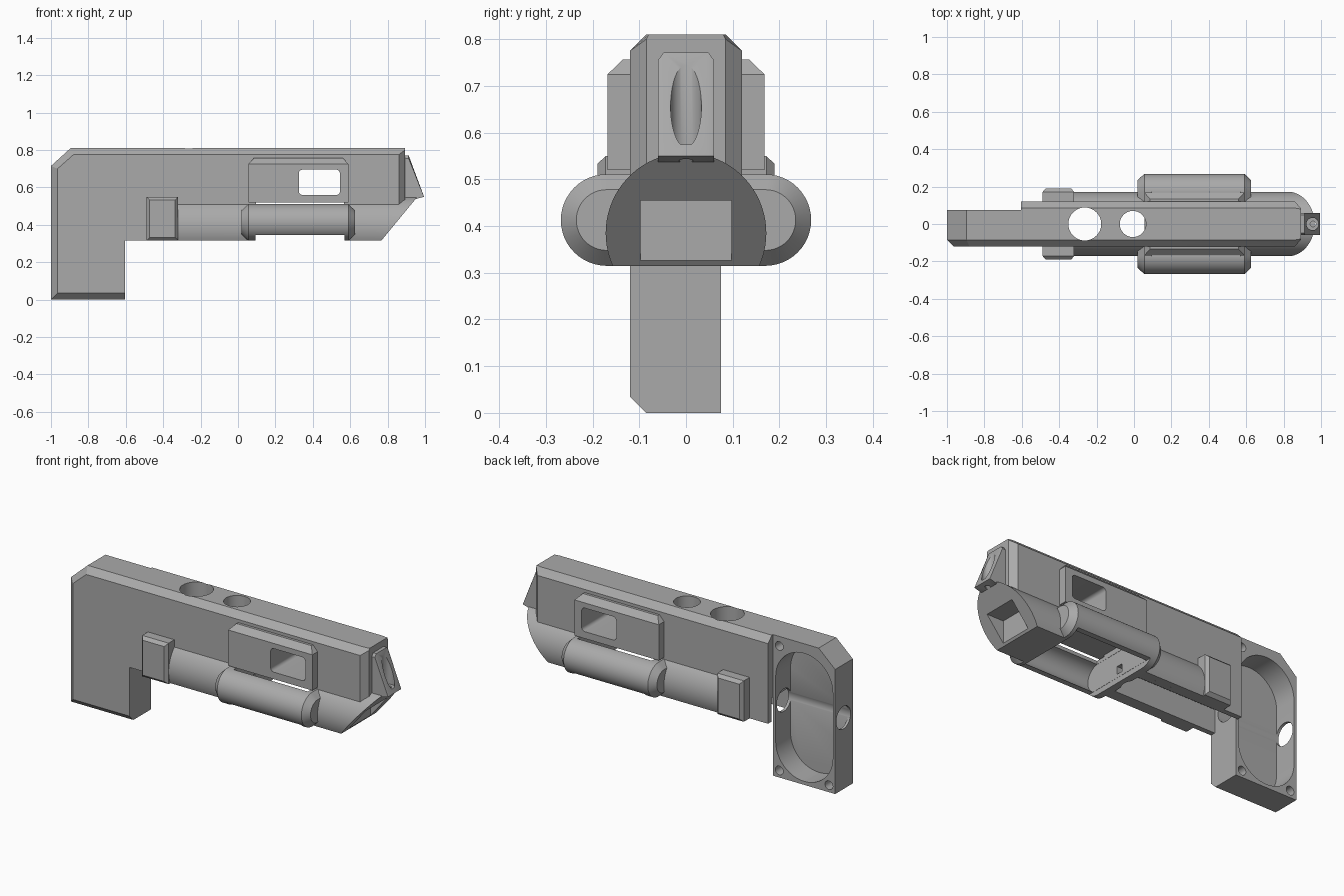
import bpy, bmesh
from math import sin, cos, pi, radians

cube = bpy.data.objects.get("Cube")
if cube:
    bpy.data.objects.remove(cube, do_unlink=True)

GREY = (0.4, 0.4, 0.4, 1)
mat = bpy.data.materials.new("plain grey")
mat.use_nodes = True
mat.diffuse_color = GREY
mat.node_tree.nodes["Principled BSDF"].inputs["Base Color"].default_value = GREY


def loft(name, axis, rings):
    """Skin 2D outlines, each given as (position along axis, points)."""
    def place(p, t):
        return {"x": (t, p[0], p[1]), "y": (p[0], t, p[1]), "z": (p[0], p[1], t)}[axis]
    bm = bmesh.new()
    loops = [[bm.verts.new(place(p, t)) for p in pts] for t, pts in rings]
    for a, b in zip(loops, loops[1:]):
        for i in range(len(a)):
            j = (i + 1) % len(a)
            bm.faces.new((a[i], a[j], b[j], b[i]))
    bm.faces.new(loops[0])
    bm.faces.new(loops[-1])
    bmesh.ops.recalc_face_normals(bm, faces=bm.faces[:])
    me = bpy.data.meshes.new(name)
    bm.to_mesh(me)
    bm.free()
    me.materials.append(mat)
    ob = bpy.data.objects.new(name, me)
    bpy.context.collection.objects.link(ob)
    return ob


def prism(name, axis, pts, lo, hi):
    return loft(name, axis, [(lo, pts), (hi, pts)])


def arc(cx, cy, r, start, end, n):
    return [(cx + r * cos(radians(start + (end - start) * i / n)),
             cy + r * sin(radians(start + (end - start) * i / n))) for i in range(n + 1)]


def circle(cx, cy, r, n=40):
    return arc(cx, cy, r, 0, 360, n)[:-1]


def rect(x0, x1, y0, y1):
    return [(x0, y0), (x1, y0), (x1, y1), (x0, y1)]


def rounded(x0, x1, y0, y1, r, n=6):
    return (arc(x1 - r, y1 - r, r, 0, 90, n) + arc(x0 + r, y1 - r, r, 90, 180, n)
            + arc(x0 + r, y0 + r, r, 180, 270, n) + arc(x1 - r, y0 + r, r, 270, 360, n))


def stadium(half, cz, r, n=24):
    return arc(half, cz, r, -90, 90, n) + arc(-half, cz, r, 90, 270, n)


def cut(ob, cutters):
    bpy.context.view_layer.objects.active = ob
    for c in cutters:
        m = ob.modifiers.new("cut", "BOOLEAN")
        m.operation = "DIFFERENCE"
        m.solver = "EXACT"
        m.object = c
        bpy.ops.object.modifier_apply(modifier=m.name)


# Main body with chamfered top and front edges
W, C, BASE, TOP = 0.12, 0.085, 0.315, 0.81
full = [(-W, BASE), (-W, 0.775), (-C, TOP), (C, TOP), (W, 0.775), (W, BASE)]
nose = [(-C, BASE), (-C, 0.8), (-0.08, TOP), (0.08, TOP), (C, 0.8), (C, BASE)]
body = loft("main_body", "x", [(-0.605, full), (0.86, full), (0.892, nose)])

# Lower barrel with a flat underside
barrel = prism("lower_barrel", "x", arc(0, 0.385, 0.172, -24, 204, 48), -0.45, 1.05)

# Rounded housings on both sides
housing = loft("side_housings", "x", [
    (0.02, stadium(0.17, 0.413, 0.065)), (0.055, stadium(0.17, 0.413, 0.098)),
    (0.59, stadium(0.17, 0.413, 0.098)), (0.625, stadium(0.17, 0.413, 0.065))])

# Window plates above the housings
plate = rect(0.055, 0.59, -0.168, 0.168)
plates = loft("window_plates", "z", [
    (0.52, plate), (0.725, plate), (0.757, rect(0.085, 0.56, -0.135, 0.135))])

# Clamp blocks on both sides
outer, inner = rect(-0.488, -0.32, BASE, 0.55), rect(-0.472, -0.336, 0.333, 0.533)
clamps = loft("clamp_blocks", "y", [(-0.19, inner), (-0.172, outer), (0.172, outer), (0.19, inner)])

# Handle, chamfered along its front outline
grip = [(-0.605, 0), (-1, 0), (-1, 0.715), (-0.895, TOP), (-0.605, TOP)]
grip_in = [(-0.605, 0.035), (-0.965, 0.035), (-0.965, 0.7), (-0.88, 0.775), (-0.605, 0.775)]
handle = loft("handle", "y", [(-W, grip_in), (-C, grip), (0.075, grip)])

# Front sight wedge
sight = loft("front_sight", "y", [
    (y, [(0.885, t), (0.912, t), (0.995, 0.55), (0.94, 0.535), (0.885, 0.535)])
    for y, t in ((-0.06, 0.755), (-0.048, 0.772), (0.048, 0.772), (0.06, 0.755))])

# Cutters shared by the overlapping parts
slant = prism("slant_cutter", "y", [(0.601, 0.115), (1.13, 0.757), (1.4, 0.757), (1.4, 0.115)], -0.4, 0.4)
pocket = prism("nose_cutter", "x", rect(-0.097, 0.097, 0.2, 0.455), 0.775, 1.3)
window = prism("window_cutter", "y", rounded(0.325, 0.545, 0.56, 0.695, 0.02), -0.4, 0.4)
chamber = prism("chamber_cutter", "x", rect(-0.175, 0.175, 0.25, 0.52), 0.095, 0.567)
cells = prism("cell_cutter", "x", stadium(0.17, 0.413, 0.078), 0.094, 0.568)
under = prism("underside_cutter", "x", rect(-0.4, 0.4, 0.2, 0.345), 0.093, 0.569)
channel = prism("channel_cutter", "x", rect(-0.09, 0.09, 0.2, 0.45), -0.7, 0.05)
cable = prism("cable_cutter", "x", rect(-0.02, 0.02, 0.365, 0.41), 0, 0.2)
top_holes = [prism("hole_cutter", "z", circle(x, 0, r), -0.5, 1.2)
             for x, r in ((-0.263, 0.088), (-0.006, 0.07))]
hollow = [chamber, cells, under, channel, cable] + top_holes
cut(body, [slant, pocket, window] + hollow)
cut(barrel, [slant, pocket] + hollow)
cut(housing, hollow)
cut(plates, [window])
cut(clamps, [channel, top_holes[0]])

# Handle pocket, cross hole and screw holes
grip_pocket = prism("grip_cutter", "y", rounded(-0.985, -0.622, 0.02, 0.755, 0.181, 12), -0.06, 0.3)
cross_hole = prism("cross_cutter", "x", circle(0, 0.41, 0.065), -1.2, -0.5)
screws = [prism("screw_cutter", "y", circle(x, z, 0.025, 20), -0.04, 0.3)
          for x, z in ((-0.645, 0.04), (-0.96, 0.04), (-0.645, 0.755))]
cut(handle, [grip_pocket, cross_hole] + screws)

# Sight bore
bore = prism("bore_cutter", "z", circle(0.955, 0, 0.033), 0.575, 1)
pin = prism("pin_cutter", "z", circle(0.957, 0, 0.015, 20), 0.4, 0.7)
cut(sight, [bore, pin])

for c in [slant, pocket, window, grip_pocket, cross_hole, bore, pin] + hollow + screws:
    bpy.data.objects.remove(c, do_unlink=True)

bpy.ops.object.select_all(action="DESELECT")
for ob in (body, barrel, housing, plates, clamps, handle, sight):
    ob.select_set(True)
bpy.context.view_layer.objects.active = body
bpy.ops.object.shade_smooth_by_angle(angle=radians(25))
